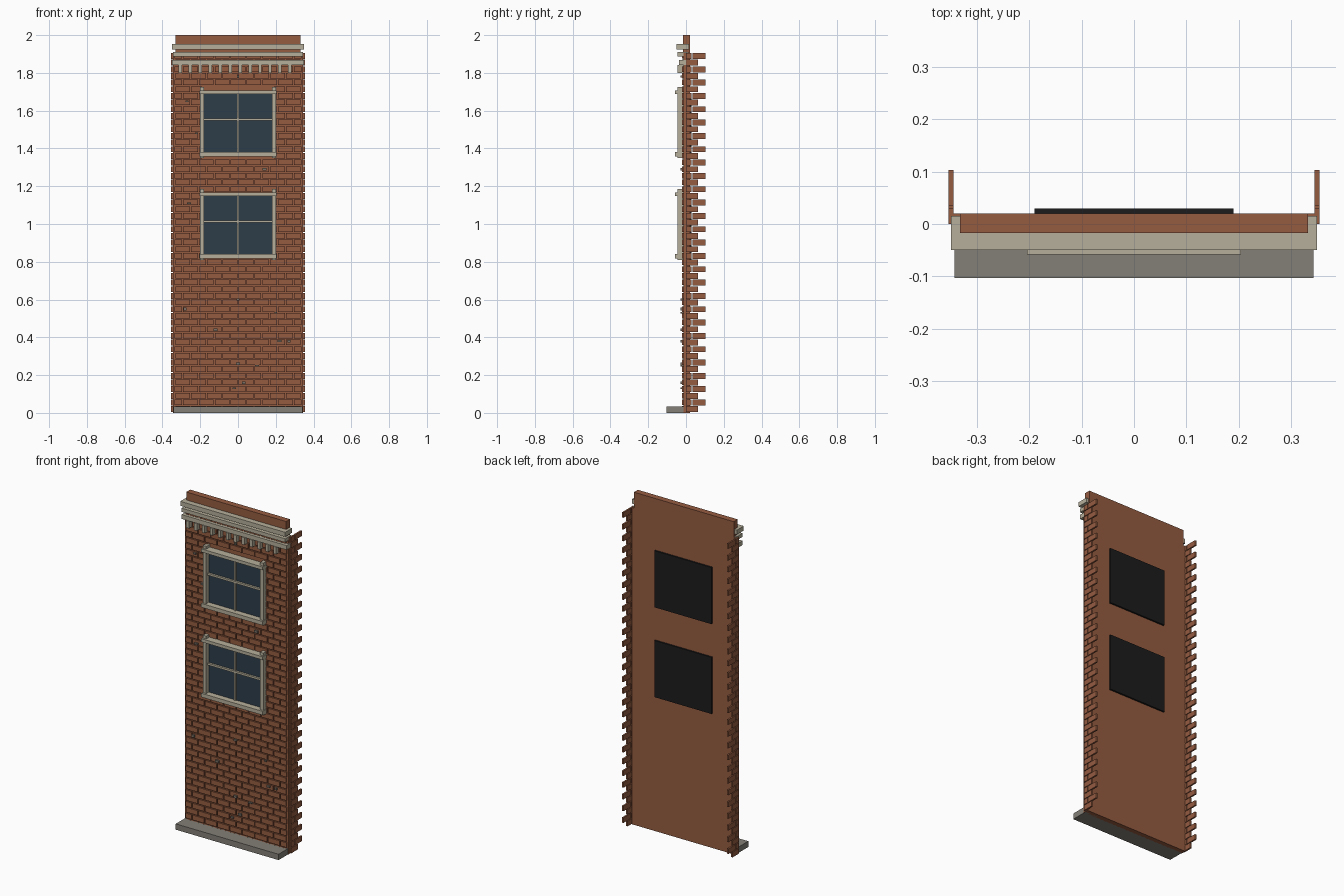
import bpy
import bmesh
import random
from mathutils import Matrix, Vector

random.seed(4)
cube = bpy.data.objects.get("Cube")
if cube:
    bpy.data.objects.remove(cube, do_unlink=True)


def material(name, rgb):
    m = bpy.data.materials.new(name)
    m.use_nodes = True
    m.diffuse_color = (*rgb, 1)
    m.node_tree.nodes["Principled BSDF"].inputs["Base Color"].default_value = (*rgb, 1)
    return m


BRICK = material("red brick", (0.30, 0.107, 0.053))
STONE = material("pale stone", (0.47, 0.43, 0.33))
SLAB = material("grey slab", (0.23, 0.215, 0.185))
GLASS = material("dark glass", (0.027, 0.048, 0.068))
BLACK = material("black backing", (0.012, 0.012, 0.012))
CHIP = material("grey mortar", (0.20, 0.17, 0.14))


def boxes(name, mat, spans):
    """One object from boxes given as (x0, x1, y0, y1, z0, z1)."""
    bm = bmesh.new()
    for x0, x1, y0, y1, z0, z1 in spans:
        size = Vector((x1 - x0, y1 - y0, z1 - z0))
        centre = Vector((x0 + x1, y0 + y1, z0 + z1)) / 2
        bmesh.ops.create_cube(bm, size=1, matrix=Matrix.LocRotScale(centre, None, size))
    mesh = bpy.data.meshes.new(name)
    bm.to_mesh(mesh)
    bm.free()
    mesh.materials.append(mat)
    obj = bpy.data.objects.new(name, mesh)
    bpy.context.collection.objects.link(obj)
    return obj


COURSES = 54
PITCH = 1.905 / COURSES
GAP = 0.006
HALF = 0.335
LENGTH = 2 * HALF / 8
WINDOWS = {"lower": 0.81, "upper": 1.35}
WIN_H = 0.375

# Wall core, parapet and base
boxes("wall_core", BRICK, [(-0.345, 0.345, -0.012, 0.02, 0, 1.905)])
boxes("parapet", BRICK, [(-0.332, 0.332, -0.017, 0.02, 1.905, 2.0)])
boxes("base_slab", SLAB, [(-0.342, 0.342, -0.103, 0, 0, 0.035)])

# Front bricks in running bond, cut around the windows
bricks = []
for row in range(COURSES):
    z0, z1 = row * PITCH + GAP, (row + 1) * PITCH
    blocked = any(z1 > b + 0.01 and z0 < b + WIN_H - 0.02 for b in WINDOWS.values())
    clear = [(-HALF, -0.19), (0.19, HALF)] if blocked else [(-HALF, HALF)]
    for i in range(9):
        start = -HALF + (i - 0.5 * (row % 2)) * LENGTH
        for lo, hi in clear:
            x0, x1 = max(start + GAP / 2, lo), min(start + LENGTH - GAP / 2, hi)
            if x1 - x0 > 0.008:
                bricks.append((x0, x1, -0.02, -0.011, z0, z1))
boxes("front_bricks", BRICK, bricks)

# Toothed return bricks on both sides
for side, name in ((1, "left"), (-1, "right")):
    teeth = []
    x0, x1 = sorted((side * 0.344, side * 0.354))
    for row in range(COURSES):
        z0, z1 = row * PITCH + GAP * 0.7, (row + 1) * PITCH
        for y0, y1 in [(0, 0.03), (0.035, 0.103)] if row % 2 else [(0, 0.063)]:
            teeth.append((x0, x1, y0, y1, z0, z1))
    boxes(name + "_return_bricks", BRICK, teeth)

# Small mortar chips scattered over the brickwork
spots = [(-.27, 1.65), (-.22, 1.48), (0, 1.78), (.14, 1.29), (-.26, 1.11), (0, .6),
         (.2, .53), (-.28, .55), (-.12, .44), (.22, .38), (.27, .38), (0, .26),
         (.1, .25), (.03, .16), (-.02, .13)]
chips = []
for x, z in spots:
    w, h = random.uniform(0.006, 0.012), random.uniform(0.004, 0.008)
    chips.append((x - w, x + w, -0.03, -0.012, z - h, z + h))
boxes("mortar_chips", CHIP, chips)

# Cornice bands and dentils
boxes("cornice_top", STONE, [(-0.349, 0.349, -0.05, 0.015, 1.925, 1.952)])
boxes("cornice_middle", STONE, [(-0.345, 0.345, -0.044, 0.012, 1.888, 1.91)])
boxes("cornice_lower", STONE, [(-0.349, 0.349, -0.038, 0.012, 1.842, 1.868)])
boxes("dentils", STONE, [(x - 0.009, x + 0.009, -0.044, -0.012, 1.8, 1.843)
                         for x in (-0.305 + 0.0527 * i for i in range(12))])

# Windows
for name, b in WINDOWS.items():
    t = b + WIN_H
    boxes(name + "_glass", GLASS, [(-0.185, 0.185, -0.022, -0.01, b + 0.015, t - 0.025)])
    boxes(name + "_back_panel", BLACK, [(-0.19, 0.19, 0.018, 0.03, b, t - 0.035)])
    boxes(name + "_jambs", STONE, [(s - 0.011, s + 0.011, -0.046, -0.012, b, t)
                                   for s in (-0.19, 0.19)])
    boxes(name + "_lintel", STONE, [(-0.204, 0.204, -0.058, -0.012, t - 0.036, t - 0.017)])
    boxes(name + "_sill", STONE, [(-0.204, 0.204, -0.058, -0.012, b + 0.007, b + 0.03)])
    mid = b + 0.203
    boxes(name + "_glazing_bars", STONE, [
        (-0.005, 0.005, -0.031, -0.02, b + 0.02, t - 0.03),
        (-0.185, 0.185, -0.034, -0.02, mid - 0.006, mid + 0.006)])
